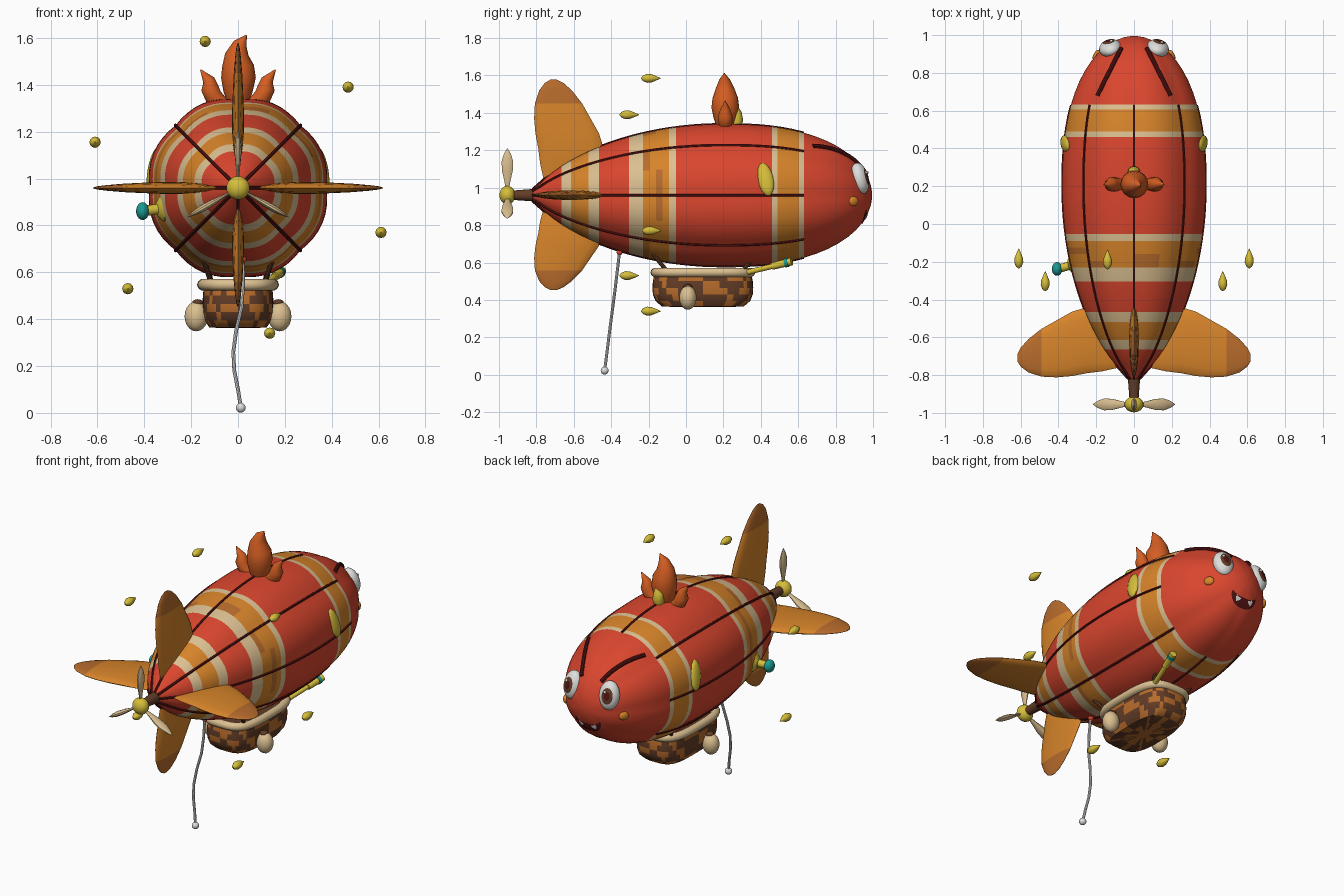
import bpy, bmesh, math, random
from math import sin, cos, pi, radians
from mathutils import Vector, Matrix

if "Cube" in bpy.data.objects:
    bpy.data.objects.remove(bpy.data.objects["Cube"])
random.seed(4)
AXIS_Z = 0.96
made = []


def material(name, *rgb):
    m = bpy.data.materials.new(name)
    lin = [((c / 255 + 0.055) / 1.055) ** 2.4 for c in rgb] + [1]
    m.use_nodes = True
    m.diffuse_color = lin
    m.node_tree.nodes["Principled BSDF"].inputs["Base Color"].default_value = lin
    return m


RED = material("hull red", 218, 70, 46)
ORANGE = material("stripe orange", 215, 132, 42)
RUST = material("dark orange", 184, 108, 44)
FLAME = material("flame orange", 212, 94, 34)
CREAM = material("cream", 220, 192, 145)
BROWN = material("wicker brown", 98, 60, 38)
YELLOW = material("brass yellow", 214, 190, 58)
WHITE = material("white", 222, 222, 220)
TEAL = material("teal", 25, 155, 145)
MAROON = material("seam maroon", 84, 18, 18)


def finish(name, bm, mats):
    bmesh.ops.recalc_face_normals(bm, faces=bm.faces)
    me = bpy.data.meshes.new(name)
    bm.to_mesh(me)
    bm.free()
    for m in mats:
        me.materials.append(m)
    ob = bpy.data.objects.new(name, me)
    bpy.context.collection.objects.link(ob)
    made.append(ob)
    return ob


def loft(name, rings, mats, rule=lambda i, j: 0, closed=False):
    """Skin a list of rings; rule(ring, segment) picks the material."""
    bm = bmesh.new()
    vs = [[bm.verts.new(p) for p in ring] for ring in rings]
    n = len(vs[0])
    for i in range(len(vs) - (not closed)):
        a, b = vs[i], vs[(i + 1) % len(vs)]
        for j in range(n):
            k = (j + 1) % n
            bm.faces.new((a[j], a[k], b[k], b[j])).material_index = rule(i, j)
    if not closed:
        bm.faces.new(vs[0]).material_index = rule(0, 0)
        bm.faces.new(vs[-1]).material_index = rule(len(vs) - 2, 0)
    return finish(name, bm, mats)


def tube(name, path, radii, mat, n=10, squash=1, ref=None, closed=False):
    """Round or flattened sweep along a path with varying radius."""
    path = [Vector(p) for p in path]
    if not isinstance(radii, (list, tuple)):
        radii = [radii] * len(path)
    rings, last = [], len(path) - 1
    for i, p in enumerate(path):
        if closed:
            d = path[(i + 1) % len(path)] - path[i - 1]
        else:
            d = path[min(i + 1, last)] - path[max(i - 1, 0)]
        d.normalize()
        r = Vector(ref) if ref else Vector((1, 0, 0) if abs(d.x) < 0.8 else (0, 1, 0))
        u = d.cross(r).normalized()
        v = d.cross(u)
        rings.append([p + radii[i] * (u * squash * cos(2 * pi * k / n) + v * sin(2 * pi * k / n))
                      for k in range(n)])
    return loft(name, rings, [mat], closed=closed)


def ball(name, loc, size, mats, rot=None, rule=None, seg=20):
    """Ellipsoid with its poles on the local y axis."""
    bm = bmesh.new()
    bmesh.ops.create_uvsphere(bm, u_segments=seg, v_segments=seg, radius=1)
    bmesh.ops.rotate(bm, verts=bm.verts, matrix=Matrix.Rotation(-pi / 2, 3, "X"))
    if rule:
        for f in bm.faces:
            f.material_index = rule(f.calc_center_median().normalized())
    m = Matrix.Translation(loc) @ (rot or Matrix()) @ Matrix.Diagonal((*size, 1))
    bmesh.ops.transform(bm, matrix=m, verts=bm.verts)
    return finish(name, bm, mats)


def hull_radius(y):
    if y > 0.2:
        return 0.383 * max(0.0, 1 - ((y - 0.2) / 0.795) ** 2.4) ** 0.5
    return max(0.03, 0.383 * max(0.0, 1 - ((0.2 - y) / 1.02) ** 2) ** 0.7)


def hull(theta, y, lift=0.0):
    r = hull_radius(y) * (0.985 + 0.035 * abs(sin(4 * theta))) + lift
    return Vector((r * cos(theta), y, AXIS_Z + r * sin(theta)))


# Lobed hull with striped bands and a patched orange band
bands = [(-0.82, 0), (-0.665, 2), (-0.615, 1), (-0.52, 2), (-0.465, 0), (-0.305, 2), (-0.23, 1),
         (-0.09, 2), (-0.053, 0), (0.46, 2), (0.49, 1), (0.605, 2), (0.632, 0), (0.994, 0)]
ys, cols = [], []
for (a, c), (b, _) in zip(bands, bands[1:]):
    steps = max(1, math.ceil((b - a) / 0.045))
    for k in range(steps):
        t = k / steps
        if b > 0.99:
            t = sin(t * pi / 2)
        ys.append(a + (b - a) * t)
        cols.append(c)
ys.append(0.994)
patches = {(i, j): random.random() < 0.4 for i in range(len(ys)) for j in range(16)}


def hull_colour(i, j):
    if cols[i] == 1 and -0.24 < ys[i] < -0.13 and patches[i, j // 4]:
        return 3
    return cols[i]


loft("hull", [[hull(2 * pi * k / 64, y) for k in range(64)] for y in ys],
     [RED, ORANGE, CREAM, RUST], hull_colour)
for k in range(8):
    tube("hull_seam", [hull(k * pi / 4, -0.82 + 1.45 * t / 24, 0.001) for t in range(25)], 0.0075, MAROON, 6)

# Tail shaft and propeller
tube("tail_shaft", [(0, -0.94, AXIS_Z), (0, -0.78, AXIS_Z)], [0.024, 0.036], BROWN, 14)
ball("propeller_hub", (0, -0.955, AXIS_Z), (0.05, 0.042, 0.05), [YELLOW])
for a in (0, 120, 240):
    e = Vector((sin(radians(a)), 0, cos(radians(a))))
    c = Vector((0, -0.955, AXIS_Z))
    tube("propeller_blade", [c + e * r for r in (0.03, 0.08, 0.13, 0.18, 0.22, 0.25)],
         [0.009, 0.018, 0.03, 0.033, 0.02, 0.002], CREAM, 10, 0.45, (0, 1, 0))

# Tail fins: span, leading edge, trailing edge, half thickness
stations = [(0.08, -0.50, -0.76, 0.008), (0.17, -0.45, -0.78, 0.02), (0.25, -0.44, -0.79, 0.026),
            (0.33, -0.465, -0.805, 0.025), (0.41, -0.51, -0.812, 0.022), (0.49, -0.555, -0.808, 0.018),
            (0.56, -0.61, -0.785, 0.012), (0.6, -0.655, -0.755, 0.007), (0.618, -0.69, -0.725, 0.002)]
for name, a, span in (("top_fin", 0, 1), ("left_fin", 90, 1), ("bottom_fin", 180, 0.82), ("right_fin", 270, 1)):
    e = Vector((sin(radians(a)), 0, cos(radians(a))))
    t = Vector((e.z, 0, -e.x))
    rings = []
    for r, y0, y1, h in stations:
        rings.append([Vector((0, (y0 + y1) / 2 + (y0 - y1) / 2 * cos(k * pi / 8), AXIS_Z))
                      + e * r * span + t * h * sin(k * pi / 8) for k in range(16)])
    loft(name, rings, [ORANGE, RUST], lambda i, j: int(i >= 5))

# Flames on top
tube("main_flame", [(0, 0.21, 1.32), (0, 0.21, 1.37), (0.002, 0.21, 1.43), (0, 0.21, 1.48),
                    (-0.005, 0.208, 1.53), (0.01, 0.206, 1.575), (0.036, 0.205, 1.612)],
     [0.045, 0.062, 0.074, 0.068, 0.05, 0.03, 0.002], FLAME, 16)
for s in (1, -1):
    tube("side_flame", [(s * 0.07, 0.21, 1.32), (s * 0.105, 0.21, 1.35), (s * 0.12, 0.21, 1.385),
                        (s * 0.125, 0.21, 1.42), (s * 0.16, 0.21, 1.465)],
         [0.03, 0.038, 0.038, 0.026, 0.002], FLAME, 12)
tube("inner_flame", [(0, 0.265, 1.32), (0, 0.272, 1.36), (0, 0.268, 1.4), (0.01, 0.26, 1.46)],
     [0.025, 0.034, 0.03, 0.002], YELLOW, 12)

# Face: eyes, brows, cheeks, side scales
for s, side in ((1, "left"), (-1, "right")):
    rot = Matrix.Rotation(-s * radians(14), 4, "Z") @ Matrix.Rotation(radians(14), 4, "X")
    loc = Vector((s * 0.125, 0.93, 1.05))
    ball(side + "_eye", loc, (0.06, 0.045, 0.085), [WHITE, BROWN, MAROON], rot,
         lambda c: 2 if c.y > 0.95 else 1 if c.y > 0.82 else 0, 32)
    ball(side + "_eye_glint", loc + rot.to_3x3() @ Vector((0.014, 0.042, 0.022)), (0.009,) * 3, [WHITE], seg=8)
    brow = []
    for k in range(9):
        x, y = 0.19 - 0.125 * k / 8, 0.68 + 0.25 * k / 8
        brow.append(hull(math.atan2(math.sqrt(hull_radius(y) ** 2 - x * x), s * x), y, 0.004))
    tube(side + "_brow", brow, 0.012, MAROON, 8)
    th = radians(-9)
    ball(side + "_cheek", hull(th if s > 0 else pi - th, 0.895), (0.03, 0.03, 0.026), [ORANGE],
         Matrix.Rotation(s * radians(30), 4, "Z") @ Matrix.Diagonal((0.5, 1, 1, 1)), seg=14)
    ball(side + "_scale", (s * 0.362, 0.425, 1.045), (0.022, 0.042, 0.09), [YELLOW],
         Matrix.Rotation(-s * radians(12), 4, "Y") @ Matrix.Rotation(radians(12), 4, "X"), seg=16)


def face_plate(name, a0, a1, top, low, lift, mat):
    rings = []
    for k in range(13):
        a = a0 + (a1 - a0) * k / 12
        th = radians(-90 + 46 * a)
        rings.append([hull(th, y, d) for y, d in ((top(a), lift), (low(a), lift), (low(a), -0.01), (top(a), -0.01))])
    loft(name, rings, [mat])


face_plate("mouth", -1, 1, lambda a: 0.970 - 0.006 * a * a, lambda a: 0.94 + 0.022 * a * a, 0.005, MAROON)
for a in (-0.45, 0.45):
    face_plate("tooth", a - 0.17, a + 0.17, lambda x: 0.968,
               lambda x, a=a: 0.955 + 0.06 * abs(x - a), 0.009, WHITE)


# Wicker basket with padded rim
def outline(hx, hy, z, n=40):
    pts = []
    for k in range(n):
        c, s = cos(2 * pi * k / n), sin(2 * pi * k / n)
        pts.append(Vector((math.copysign(abs(c) ** 0.6, c) * hx, 0.09 + math.copysign(abs(s) ** 0.6, s) * hy, z)))
    return pts


layers = [(0.362, 0.2), (0.362, 0.5), (0.365, 0.82), (0.395, 0.95), (0.43, 1), (0.465, 1.01), (0.5, 1), (0.54, 0.97)]
loft("basket", [outline(0.15 * f, 0.267 * f, z) for z, f in layers], [BROWN, RUST],
     lambda i, j: int((j + i) % 4 < 2 and i % 2 == 0 or (j + i) % 5 == 0))
tube("basket_rim", outline(0.15, 0.255, 0.547), 0.025, CREAM, 10, ref=(0, 0, 1), closed=True)
for s in (1, -1):
    tube("rear_strut", [(s * 0.11, -0.09, 0.54), (s * 0.145, -0.18, 0.65)], 0.011, BROWN, 8)
    tube("front_strut", [(s * 0.11, 0.29, 0.54), (s * 0.135, 0.37, 0.64)], 0.011, BROWN, 8)
    ball("sandbag", (s * 0.178, 0.01, 0.412), (0.05, 0.046, 0.064), [CREAM])
    ball("sandbag_tie", (s * 0.172, 0.01, 0.47), (0.024, 0.024, 0.015), [BROWN], seg=12)

# Spyglass on the basket
tube("spyglass", [(0.12, 0.33, 0.548), (0.155, 0.46, 0.58), (0.156, 0.461, 0.58), (0.185, 0.565, 0.606)],
     [0.014, 0.014, 0.019, 0.021], YELLOW, 14)
tube("spyglass_band", [(0.175, 0.53, 0.597), (0.18, 0.547, 0.601)], 0.024, TEAL, 14)

# Side horn with knob
tube("horn_flange", [(-0.3, -0.21, 0.875), (-0.325, -0.215, 0.872), (-0.345, -0.22, 0.87)],
     [0.055, 0.055, 0.03], YELLOW, 16)
tube("horn_stalk", [(-0.32, -0.215, 0.872), (-0.4, -0.237, 0.862)], 0.022, YELLOW, 12)
ball("horn_knob", (-0.407, -0.238, 0.861), (0.028, 0.036, 0.038), [TEAL])

# Mooring rope
rope = [(0.02, -0.355, 0.66), (0.022, -0.368, 0.55), (0.015, -0.38, 0.45), (-0.008, -0.393, 0.35),
        (-0.02, -0.405, 0.26), (-0.016, -0.415, 0.18), (0, -0.425, 0.1), (0.012, -0.435, 0.025)]
tube("mooring_rope", rope, 0.008, WHITE, 8)
ball("rope_weight", (0.012, -0.435, 0.022), (0.021,) * 3, [WHITE], seg=14)
ball("rope_anchor", (0.02, -0.355, 0.655), (0.016,) * 3, [RED], seg=10)

# Floating drops around the hull
for x, y, z in ((-0.14, -0.19, 1.585), (0.47, -0.305, 1.39), (0.61, -0.185, 0.77),
                (0.135, -0.19, 0.34), (-0.47, -0.305, 0.53), (-0.61, -0.185, 1.155)):
    tube("floating_drop", [(x, y + d, z) for d in (-0.05, -0.04, -0.018, 0.005, 0.03, 0.055)],
         [0.003, 0.015, 0.024, 0.022, 0.012, 0.001], YELLOW, 12)

bpy.ops.object.select_all(action="DESELECT")
for ob in made:
    ob.select_set(True)
bpy.context.view_layer.objects.active = made[0]
bpy.ops.object.shade_smooth_by_angle(angle=radians(40))
